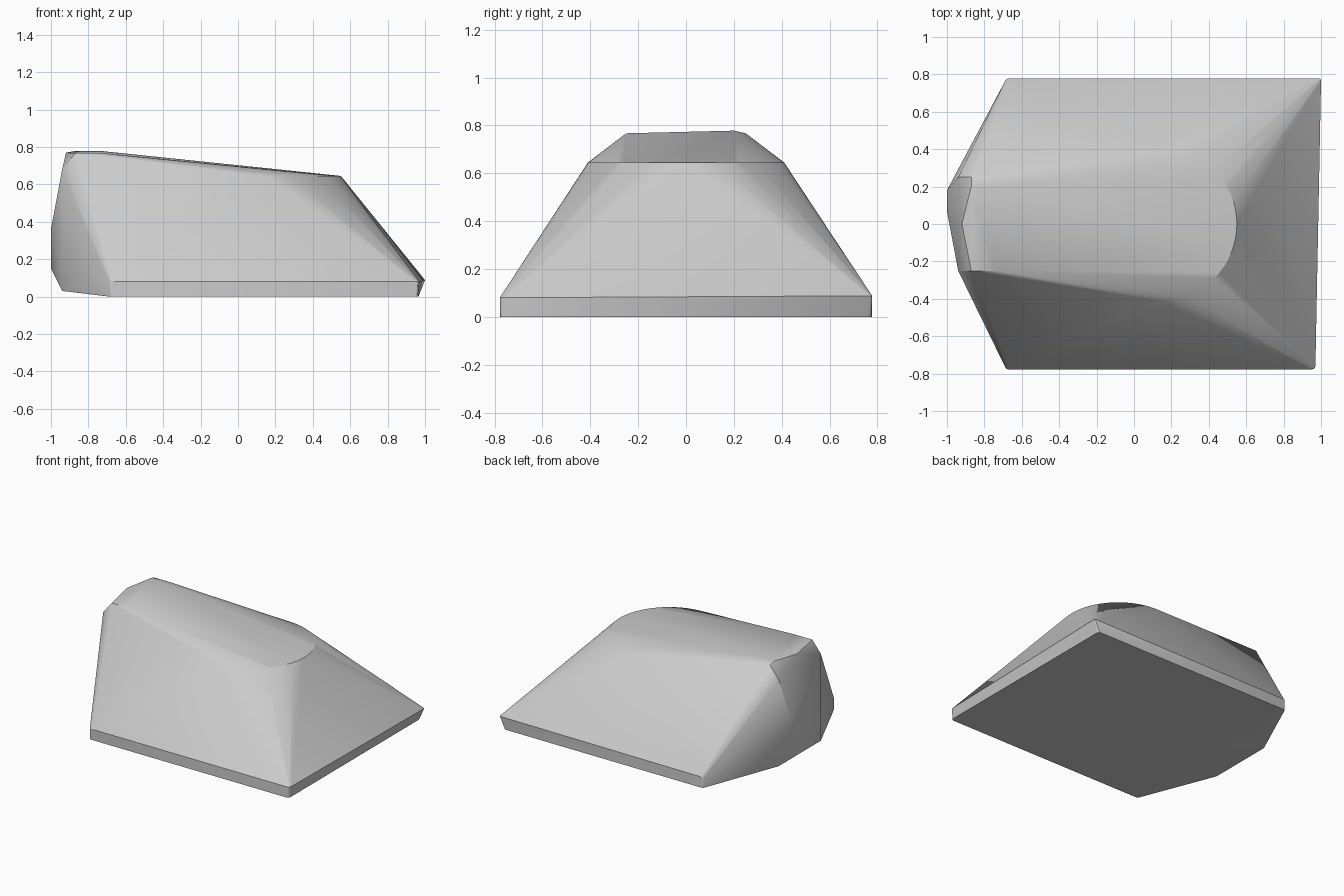
import bpy, bmesh
from math import sin, cos, pi, radians

cube = bpy.data.objects.get("Cube")
if cube:
    bpy.data.objects.remove(cube)

grey = bpy.data.materials.new("light grey")
grey.use_nodes = True
colour = (0.6, 0.6, 0.6, 1)
grey.diffuse_color = colour
grey.node_tree.nodes["Principled BSDF"].inputs["Base Color"].default_value = colour


def corner(x, y, z, sx, sy, r=0.02):
    """Points of a small rounded corner reaching out to x, y."""
    arc = [i * pi / 6 for i in range(4)]
    return [(x - sx * r * (1 - cos(a)), y - sy * r * (1 - sin(a)), z) for a in arc]


points = []

# Base slab with small rounded corners and one flared corner
for side in (-1, 1):
    for z in (0, 0.08):
        points += corner(-0.69, side * 0.778, z, -1, side)
    points += corner(0.965, side * 0.778, 0, 1, side)
points += corner(0.97, -0.778, 0.08, 1, -1)
points += corner(1.0, 0.778, 0.088, 1, 1, 0.01)

# Round rim at the low end of the roof
for i in range(33):
    a = -pi / 2 + pi * i / 32
    points.append((0.14 + 0.41 * cos(a), 0.41 * sin(a), 0.645))

# Raised end of the roof and blunt end wall, in side pairs
for side in (-1, 1):
    y = side * 0.25
    points += [(-0.87, y, 0.767), (-0.73, y, 0.767),
               (-0.94, y, 0.68), (-0.94, y, 0.03)]
points += [(-0.92, 0, 0.77), (-0.87, 0.2, 0.778), (-0.73, 0.2, 0.778)]

# Bulging tip of the end wall
for y in (0.07, 0.18):
    points += [(-1, y, 0.15), (-1, y, 0.36)]

# Skin all parts with one convex shell
bm = bmesh.new()
for p in points:
    bm.verts.new(p)
bmesh.ops.remove_doubles(bm, verts=bm.verts, dist=0.0005)
hull = bmesh.ops.convex_hull(bm, input=bm.verts)
loose = {v for v in hull["geom_interior"] + hull["geom_unused"]
         if isinstance(v, bmesh.types.BMVert)}
bmesh.ops.delete(bm, geom=list(loose), context='VERTS')
bmesh.ops.dissolve_limit(bm, angle_limit=radians(0.5), verts=bm.verts, edges=bm.edges)
bmesh.ops.recalc_face_normals(bm, faces=bm.faces)

mesh = bpy.data.meshes.new("wedge_shell")
bm.to_mesh(mesh)
bm.free()
mesh.materials.append(grey)
shell = bpy.data.objects.new("wedge_shell", mesh)
bpy.context.collection.objects.link(shell)

bpy.ops.object.select_all(action='DESELECT')
shell.select_set(True)
bpy.context.view_layer.objects.active = shell
bpy.ops.object.shade_smooth_by_angle(angle=radians(30))
